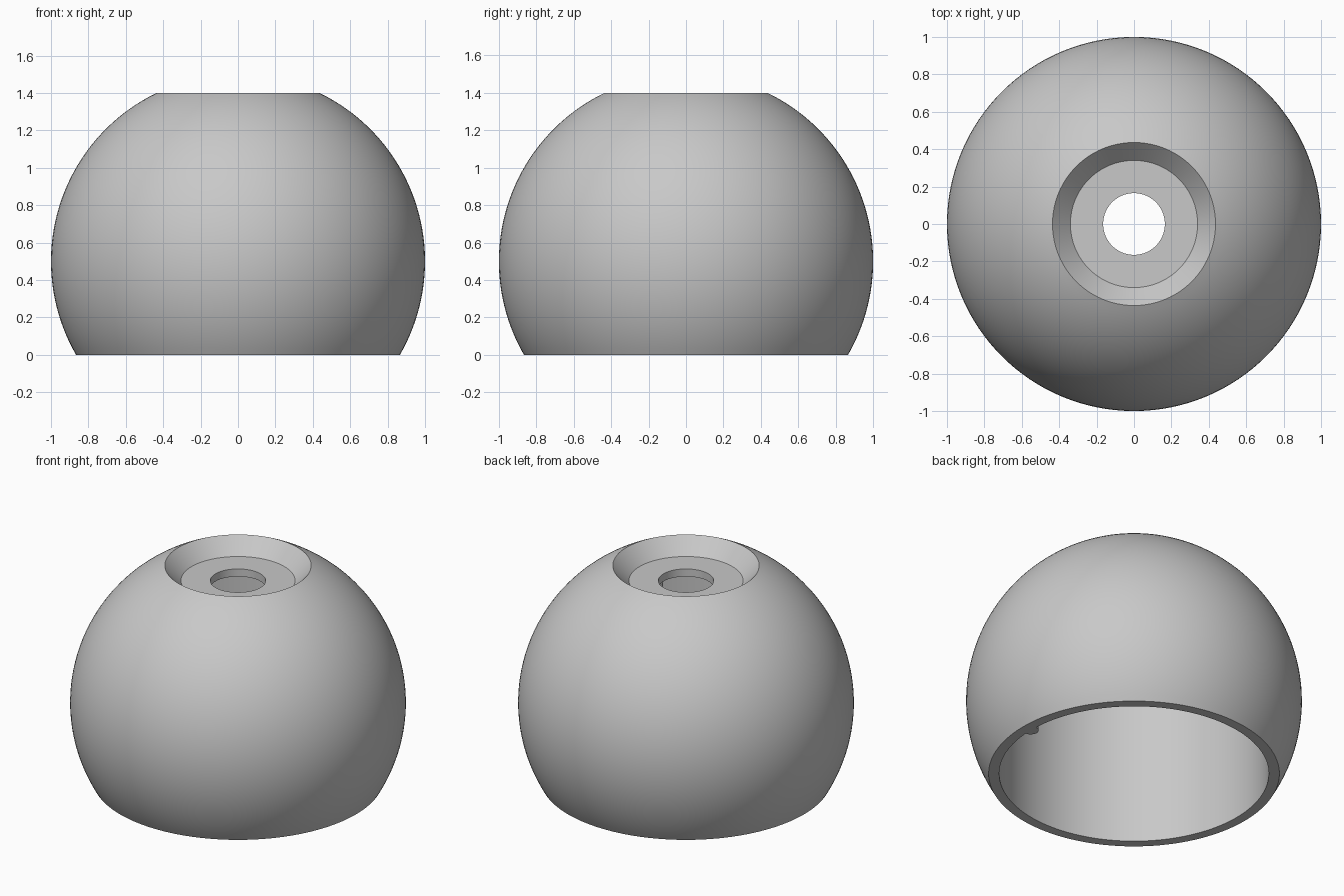
import bpy, bmesh
from math import sin, cos, pi, radians, sqrt, asin

cube = bpy.data.objects.get("Cube")
if cube:
    bpy.data.objects.remove(cube, do_unlink=True)

# Single grey plastic
grey = bpy.data.materials.new("light_grey")
grey.use_nodes = True
COLOUR = (0.58, 0.58, 0.58, 1)
grey.diffuse_color = COLOUR
grey.node_tree.nodes["Principled BSDF"].inputs["Base Color"].default_value = COLOUR

CENTRE = 0.5      # height of the sphere centre
BORE = 0.803      # radius of the open bottom
LEDGE = 0.455     # height of the inner ledge


def revolve(name, profile, start=0.0, sweep=2 * pi, steps=128):
    """Sweep a closed (radius, height) profile about the z axis."""
    full = sweep > 6.28
    bm = bmesh.new()
    count = steps if full else steps + 1
    rings = []
    for i in range(count):
        a = start + sweep * i / steps
        rings.append([bm.verts.new((r * cos(a), r * sin(a), z)) for r, z in profile])
    n = len(profile)
    for i in range(steps):
        a, b = rings[i], rings[(i + 1) % count]
        for j in range(n):
            k = (j + 1) % n
            bm.faces.new((a[j], b[j], b[k], a[k]))
    if not full:
        bm.faces.new(rings[0])
        bm.faces.new(rings[-1])
    bmesh.ops.recalc_face_normals(bm, faces=bm.faces)
    mesh = bpy.data.meshes.new(name)
    bm.to_mesh(mesh)
    bm.free()
    obj = bpy.data.objects.new(name, mesh)
    bpy.context.collection.objects.link(obj)
    mesh.materials.append(grey)
    return obj


def arc(radius, z0, z1, steps):
    """Points on a sphere outline between two heights."""
    t0, t1 = asin((z0 - CENTRE) / radius), asin((z1 - CENTRE) / radius)
    angles = [t0 + (t1 - t0) * i / steps for i in range(steps + 1)]
    return [(radius * cos(t), CENTRE + radius * sin(t)) for t in angles]


def select_only(obj):
    bpy.ops.object.select_all(action='DESELECT')
    obj.select_set(True)
    bpy.context.view_layer.objects.active = obj


# Hollow shell: outer sphere, dished top with hole, inner dome and straight bore
inner = 0.93
dome_base = CENTRE + sqrt(inner ** 2 - BORE ** 2)
profile = arc(1.0, 0.0, 1.4, 40)
profile += [(0.34, 1.3), (0.165, 1.3), (0.165, 1.25)]
profile += arc(inner, 1.25, dome_base, 10)
profile += [(BORE, 0.0)]
shell = revolve("shell", profile)

# Shallow pocket in the bore wall, above the ledge
cutter = revolve("pocket_cutter",
                 [(0.7, LEDGE), (0.86, LEDGE), (0.86, 0.92), (0.7, 0.92)],
                 radians(-45), radians(90), 32)
cutter.hide_render = True
cut = shell.modifiers.new("pocket", 'BOOLEAN')
cut.operation = 'DIFFERENCE'
cut.solver = 'EXACT'
cut.object = cutter
select_only(shell)
bpy.ops.object.modifier_apply(modifier=cut.name)
bpy.data.objects.remove(cutter, do_unlink=True)

# Round rib standing against the bore wall
bpy.ops.mesh.primitive_cylinder_add(vertices=24, radius=0.048, depth=LEDGE,
                                    location=(BORE, 0, LEDGE / 2))
rib = bpy.context.object
rib.name = "bore_rib"
rib.data.materials.append(grey)

for obj in (shell, rib):
    select_only(obj)
    bpy.ops.object.shade_smooth_by_angle(angle=radians(25))
